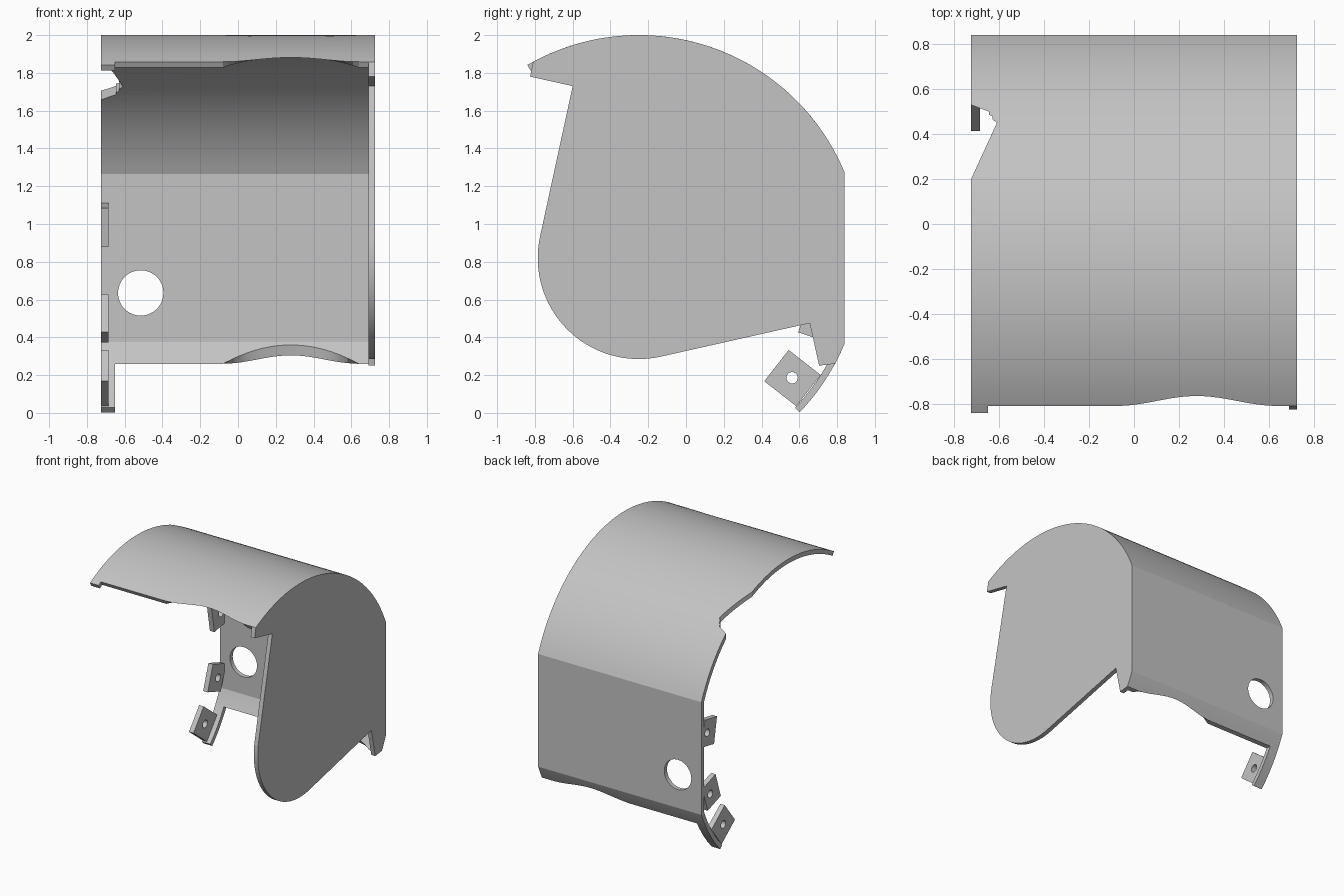
import bpy, bmesh, math
from mathutils import Matrix, Vector

cube = bpy.data.objects.get("Cube")
if cube:
    bpy.data.objects.remove(cube, do_unlink=True)

CY, CZ = -0.25, 0.82              # axis of the round housing
OUTER, INNER = 1.18, 1.145        # radii of the curved skin
WALL_OUT, WALL_IN = 1.09, 1.055   # flat back wall, measured from the axis
LEFT, RIGHT, STEP = -0.725, 0.725, -0.65
PLATE_X = 0.69

grey = bpy.data.materials.new("light_grey")
grey.use_nodes = True
grey.diffuse_color = (0.55, 0.55, 0.55, 1)
grey.node_tree.nodes["Principled BSDF"].inputs["Base Color"].default_value = (0.55, 0.55, 0.55, 1)


def polar(r, deg):
    a = math.radians(deg)
    return CY + r * math.cos(a), CZ + r * math.sin(a)


def span(a, b, n):
    return [a + (b - a) * i / n for i in range(n + 1)]


def finish(name, bm):
    bmesh.ops.recalc_face_normals(bm, faces=bm.faces)
    mesh = bpy.data.meshes.new(name)
    bm.to_mesh(mesh)
    bm.free()
    mesh.materials.append(grey)
    obj = bpy.data.objects.new(name, mesh)
    bpy.context.collection.objects.link(obj)
    return obj


def prism(name, points, vector):
    bm = bmesh.new()
    face = bm.faces.new([bm.verts.new(p) for p in points])
    top = bmesh.ops.extrude_face_region(bm, geom=[face])["geom"]
    bmesh.ops.translate(bm, vec=vector, verts=[v for v in top if isinstance(v, bmesh.types.BMVert)])
    return finish(name, bm)


def sweep(name, xs, section):
    """Skin closed cross-sections, made of an outer and an inner line, along x."""
    bm = bmesh.new()
    rings = []
    for x in xs:
        outer, inner = section(x)
        rings.append([[bm.verts.new((x, *p)) for p in line] for line in (outer, inner)])
    n = len(rings[0][0])
    for (o, i) in (rings[0], rings[-1]):
        for k in range(n - 1):
            bm.faces.new((o[k], o[k + 1], i[k + 1], i[k]))
    for (o, i), (p, j) in zip(rings, rings[1:]):
        for k in range(n - 1):
            bm.faces.new((o[k], o[k + 1], p[k + 1], p[k]))
            bm.faces.new((i[k], i[k + 1], j[k + 1], j[k]))
        for k in (0, n - 1):
            bm.faces.new((o[k], i[k], j[k], p[k]))
    return finish(name, bm)


def cut(target, cutter):
    mod = target.modifiers.new("cut", "BOOLEAN")
    mod.operation = "DIFFERENCE"
    mod.solver = "EXACT"
    mod.object = cutter
    bpy.context.view_layer.objects.active = target
    bpy.ops.object.modifier_apply(modifier=mod.name)
    bpy.data.objects.remove(cutter, do_unlink=True)


def rod(name, centre, radius, depth, axis):
    bm = bmesh.new()
    bmesh.ops.create_cone(bm, cap_ends=True, segments=48, radius1=radius, radius2=radius, depth=depth)
    turn = Vector((0, 0, 1)).rotation_difference(Vector(axis)).to_matrix().to_4x4()
    bmesh.ops.transform(bm, matrix=Matrix.Translation(centre) @ turn, verts=bm.verts)
    return finish(name, bm)


def smooth(obj):
    bpy.ops.object.select_all(action="DESELECT")
    obj.select_set(True)
    bpy.context.view_layer.objects.active = obj
    bpy.ops.object.shade_smooth_by_angle(angle=math.radians(12))


# Curved skin with a flat back wall and scalloped front and bottom edges
def skin_line(radius, wall, low, high):
    t = math.degrees(math.acos(wall / radius))
    angles = span(low, -t, 4) + span(t, high, 48)
    return [polar(radius, a) for a in angles]


def skin_section(x):
    u = min(1, abs(x - 0.28) / 0.36)
    soft, round_ = (1 + math.cos(math.pi * u)) / 2, 1 - u * u
    return (skin_line(OUTER, WALL_OUT, -28.3 + 2.4 * soft, 118.3 - 2.4 * soft),
            skin_line(INNER, WALL_IN, -29.3 + 5.6 * round_, 118.3 - 6.6 * round_))


shell = sweep("shell", [LEFT] + span(-0.08, 0.64, 24) + [PLATE_X], skin_section)
cut(shell, rod("hole_cutter", (-0.515, 0.8, 0.635), 0.12, 0.4, (0, 1, 0)))
notch = [(-0.8, 0.555), (LEFT, 0.53), (-0.645, 0.5), (-0.645, 0.485), (-0.63, 0.48),
         (-0.63, 0.465), (-0.61, 0.45), (LEFT, 0.2), (-0.8, 0.037)]
cut(shell, prism("notch_cutter", [(x, y, 1.5) for x, y in notch], (0, 0, 0.8)))
smooth(shell)


# Strips that carry the skin on at the open end
def strip(name, low, high, n):
    angles = span(low, high, n)
    lines = [[polar(r, a) for a in angles] for r in (OUTER, INNER)]
    smooth(sweep(name, [LEFT, STEP], lambda x: lines))


strip("lower_strip", -43.8, -28.3, 8)
strip("front_lip", 118.3, 120, 1)

# Closed end plate
t = math.degrees(math.acos(WALL_OUT / OUTER))
outline = [polar(OUTER, a) for a in span(118.3, t, 48) + span(-t, -28.3, 4)]
outline += [(0.705, 0.25), (0.655, 0.475)]
outline += [polar(0.535, a) for a in span(-77.6, -192.5, 32)]
outline += [(-0.6, 1.73), (-0.825, 1.78)]
plate = prism("end_plate", [(PLATE_X, y, z) for y, z in outline], (RIGHT - PLATE_X, 0, 0))
smooth(plate)

# Drilled mounting tabs pointing at the axis
for name, angle, reach in (("upper_tab", 10, 1.08), ("middle_tab", -18.5, 1.1), ("lower_tab", -38, 1.14)):
    a = math.radians(angle)
    out, side = Vector((0, math.cos(a), math.sin(a))), Vector((0, -math.sin(a), math.cos(a)))
    base = Vector((LEFT, CY, CZ))
    corners = [base + out * r + side * s for r, s in
               ((0.925, -0.105), (reach, -0.105), (reach, 0.105), (0.925, 0.105))]
    tab = prism(name, corners, (0.04, 0, 0))
    cut(tab, rod("drill", base + out * 1.03, 0.03, 0.3, (1, 0, 0)))
    smooth(tab)
